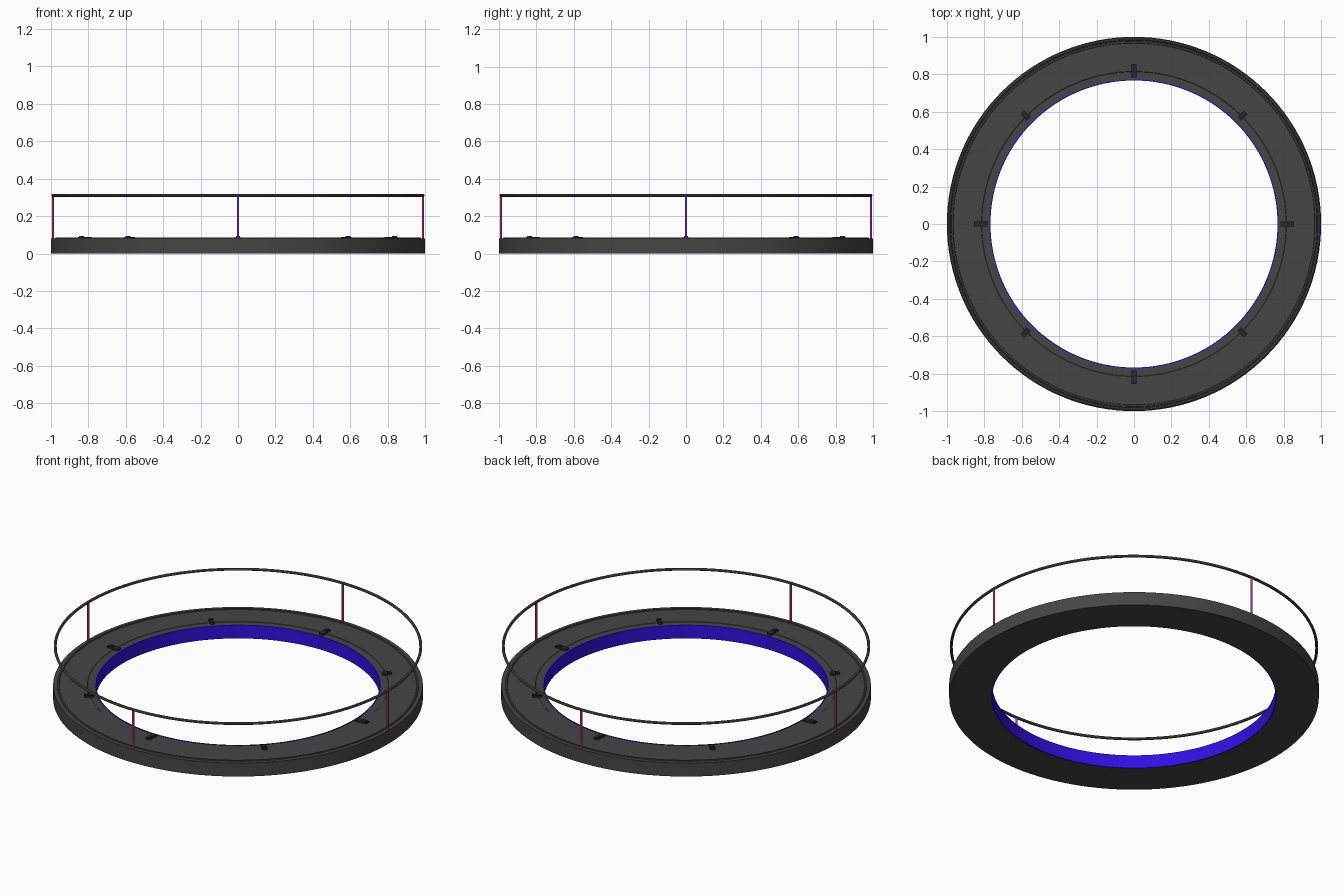
import bpy, bmesh, math
from mathutils import Matrix

if "Cube" in bpy.data.objects:
    bpy.data.objects.remove(bpy.data.objects["Cube"])

SEG = 128


def material(name, color):
    m = bpy.data.materials.new(name)
    m.diffuse_color = (*color, 1)
    m.use_nodes = True
    m.node_tree.nodes["Principled BSDF"].inputs["Base Color"].default_value = m.diffuse_color
    return m


DARK = material("dark_grey", (0.06, 0.06, 0.06))
BLACK = material("near_black", (0.02, 0.02, 0.02))
RAIL = material("rail_grey", (0.09, 0.09, 0.09))
BLUE = material("blue", (0.03, 0.005, 0.75))
CRIMSON = material("crimson", (0.45, 0.03, 0.14))


def finish(name, bm, mat, smooth=True):
    bmesh.ops.recalc_face_normals(bm, faces=bm.faces)
    me = bpy.data.meshes.new(name)
    bm.to_mesh(me)
    bm.free()
    me.materials.append(mat)
    ob = bpy.data.objects.new(name, me)
    bpy.context.collection.objects.link(ob)
    if smooth:
        bpy.ops.object.select_all(action='DESELECT')
        ob.select_set(True)
        bpy.context.view_layer.objects.active = ob
        bpy.ops.object.shade_smooth_by_angle(angle=math.radians(30))
    return ob


def lathe(name, profile, mat):
    """Revolve a closed (radius, z) profile about the z axis."""
    bm = bmesh.new()
    rings = []
    for i in range(SEG):
        a = 2 * math.pi * i / SEG
        rings.append([bm.verts.new((r * math.cos(a), r * math.sin(a), z))
                      for r, z in profile])
    n = len(profile)
    for i in range(SEG):
        p, q = rings[i], rings[(i + 1) % SEG]
        for j in range(n):
            k = (j + 1) % n
            bm.faces.new((p[j], q[j], q[k], p[k]))
    return finish(name, bm, mat)


# Ring platform with a small raised bead at the edge and a fine inner step
lathe("ring_platform", [(0.773, 0), (1.0, 0), (1.0, 0.08), (0.978, 0.08),
                        (0.976, 0.085), (0.968, 0.085), (0.966, 0.08),
                        (0.815, 0.08), (0.813, 0.078), (0.773, 0.078)], DARK)

# Blue lining of the central opening
lathe("inner_lining", [(0.767, 0.001), (0.773, 0.001), (0.773, 0.08), (0.767, 0.08)], BLUE)

# Round hand rail
rail = [(0.989 + 0.008 * math.cos(k * math.pi / 4),
         0.311 + 0.008 * math.sin(k * math.pi / 4)) for k in range(8)]
lathe("hand_rail", rail, RAIL)

# Four rail posts
for i in range(4):
    bm = bmesh.new()
    a = i * math.pi / 2
    bmesh.ops.create_cone(bm, cap_ends=True, segments=16, radius1=0.006, radius2=0.006,
                          depth=0.235,
                          matrix=Matrix.Translation((0.989 * math.cos(a), 0.989 * math.sin(a), 0.1925)))
    finish(f"rail_post_{i + 1}", bm, CRIMSON)

# Eight small clamps, longer on the axes and shorter on the diagonals
for i in range(8):
    length = 0.07 if i % 2 == 0 else 0.05
    bm = bmesh.new()
    rot = Matrix.Rotation(i * math.pi / 4, 4, 'Z')
    for r, ln, w, h in ((0.819, length, 0.028, 0.014), (0.819 + length * 0.25, length * 0.4, 0.02, 0.018)):
        bmesh.ops.create_cube(bm, size=1, matrix=rot @ Matrix.Translation((r, 0, 0.075 + h / 2))
                              @ Matrix.Diagonal((ln, w, h, 1)))
    finish(f"clamp_{i + 1}", bm, BLACK, smooth=False)
